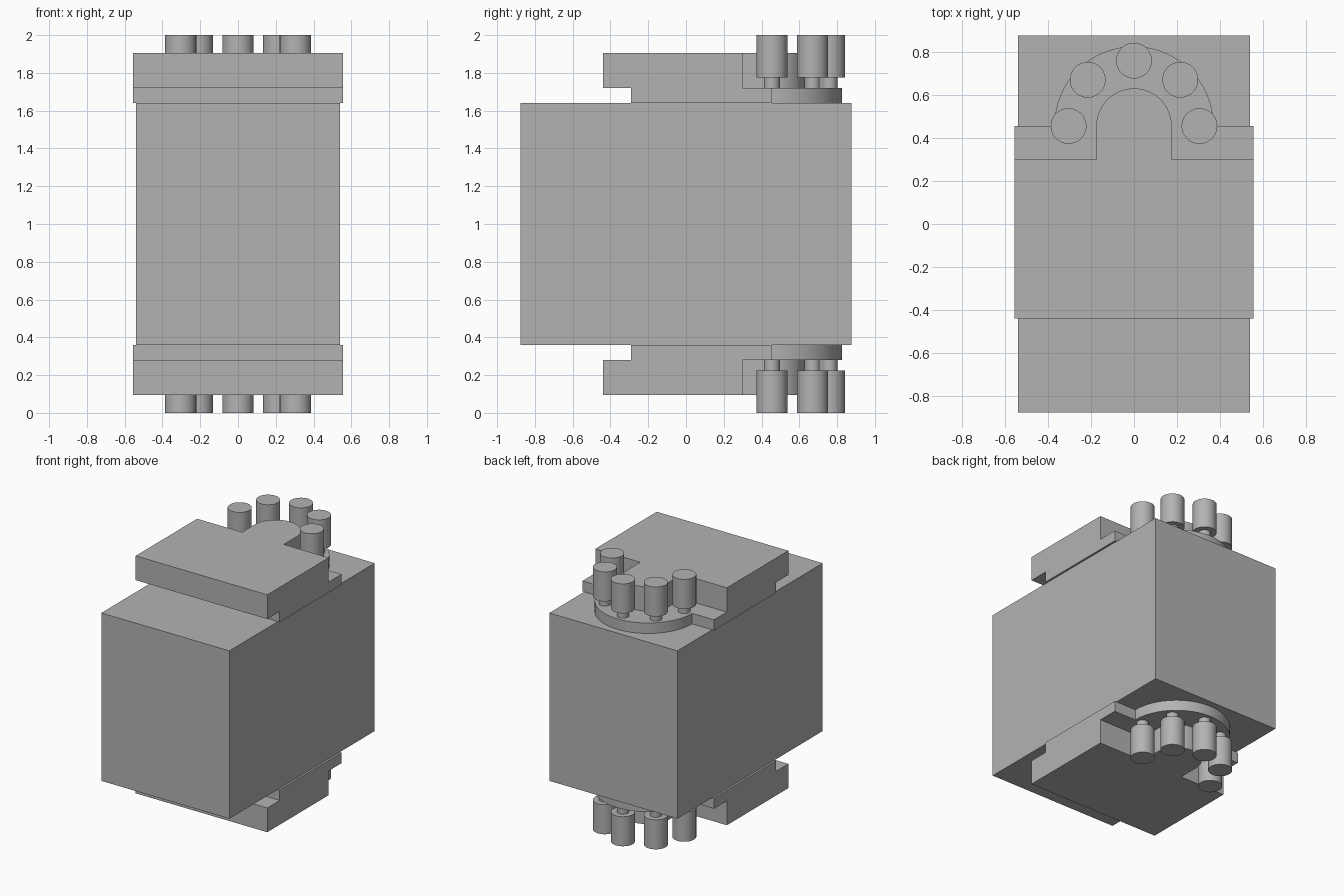
import bpy
import bmesh
from math import cos, sin, pi, radians

cube = bpy.data.objects.get("Cube")
if cube:
    bpy.data.objects.remove(cube, do_unlink=True)

# Single grey material
GREY = (0.45, 0.45, 0.45, 1)
grey = bpy.data.materials.new("plain grey")
grey.use_nodes = True
grey.diffuse_color = GREY
grey.node_tree.nodes["Principled BSDF"].inputs["Base Color"].default_value = GREY

CENTRE_Y = 0.455     # shared centre of the round ends and the bolt ring
HALF_WIDTH = 0.555   # half width of the end plates


def arc(radius, steps=48):
    """Half circle from +x round the back to -x."""
    return [(radius * cos(pi * i / steps), CENTRE_Y + radius * sin(pi * i / steps))
            for i in range(steps + 1)]


def circle(cx, cy, radius, steps=40):
    return [(cx + radius * cos(2 * pi * i / steps), cy + radius * sin(2 * pi * i / steps))
            for i in range(steps)]


def prism(name, outline, z0, z1, flip=False):
    """Extrude an outline from z0 to z1; flip mirrors it to the lower end."""
    if flip:
        z0, z1 = 2 - z1, 2 - z0
    bm = bmesh.new()
    face = bm.faces.new([bm.verts.new((x, y, z0)) for x, y in outline])
    new = bmesh.ops.extrude_face_region(bm, geom=[face])["geom"]
    top = [v for v in new if isinstance(v, bmesh.types.BMVert)]
    bmesh.ops.translate(bm, verts=top, vec=(0, 0, z1 - z0))
    bmesh.ops.recalc_face_normals(bm, faces=bm.faces)
    mesh = bpy.data.meshes.new(name)
    bm.to_mesh(mesh)
    bm.free()
    mesh.materials.append(grey)
    obj = bpy.data.objects.new(name, mesh)
    bpy.context.collection.objects.link(obj)
    bpy.ops.object.select_all(action="DESELECT")
    obj.select_set(True)
    bpy.context.view_layer.objects.active = obj
    bpy.ops.object.shade_smooth_by_angle(angle=radians(30))
    return obj


# Main block
prism("body", [(-0.54, -0.875), (0.54, -0.875), (0.54, 0.875), (-0.54, 0.875)], 0.36, 1.64)

# Plate outlines: wide block with a round flange, and wide block with a round tongue
W = HALF_WIDTH
flange = [(-W, -0.29), (W, -0.29), (W, CENTRE_Y)] + arc(0.37) + [(-W, CENTRE_Y)]
tongue = ([(-W, -0.44), (W, -0.44), (W, 0.30), (0.175, 0.30)] + arc(0.175)
          + [(-0.175, 0.30), (-W, 0.30)])

# Matching end assemblies at top and bottom
for end, flip in (("upper", False), ("lower", True)):
    prism(end + "_flange_plate", flange, 1.64, 1.72, flip)
    prism(end + "_cover_plate", tongue, 1.72, 1.905, flip)
    # Ring of five bolts, each a thin neck and a thick head
    for i in range(5):
        x = 0.304 * cos(i * pi / 4)
        y = CENTRE_Y + 0.304 * sin(i * pi / 4)
        prism(f"{end}_bolt_neck_{i + 1}", circle(x, y, 0.042), 1.72, 1.78, flip)
        prism(f"{end}_bolt_head_{i + 1}", circle(x, y, 0.083), 1.775, 2.0, flip)
